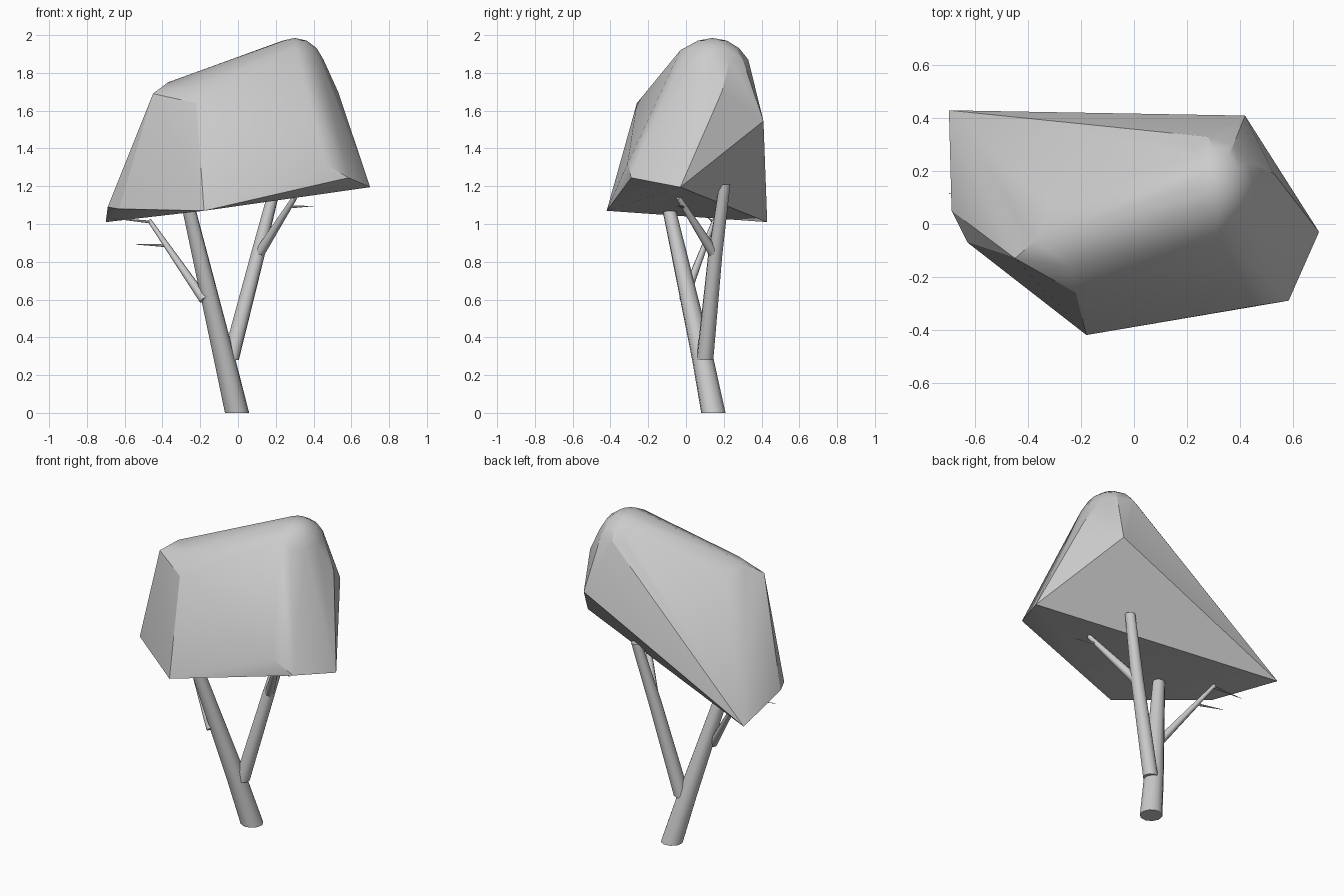
import bpy, bmesh
from math import sin, cos, pi, radians
from mathutils import Vector

cube = bpy.data.objects.get("Cube")
if cube:
    bpy.data.objects.remove(cube, do_unlink=True)

# Single grey used for foliage and wood
grey = bpy.data.materials.new("light_grey")
grey.use_nodes = True
colour = (0.6, 0.6, 0.6, 1)
grey.diffuse_color = colour
grey.node_tree.nodes["Principled BSDF"].inputs["Base Color"].default_value = colour


def finish(name, bm, angle):
    bmesh.ops.recalc_face_normals(bm, faces=bm.faces)
    mesh = bpy.data.meshes.new(name)
    bm.to_mesh(mesh)
    bm.free()
    mesh.materials.append(grey)
    obj = bpy.data.objects.new(name, mesh)
    bpy.context.collection.objects.link(obj)
    bpy.ops.object.select_all(action='DESELECT')
    obj.select_set(True)
    bpy.context.view_layer.objects.active = obj
    bpy.ops.object.shade_smooth_by_angle(angle=radians(angle))
    return obj


def limb(name, points, radii, sides=10, level=False):
    """Tapered round limb; level keeps its end rings horizontal."""
    bm = bmesh.new()
    pts = [Vector(p) for p in points]
    axis = Vector((0, 0, 1)) if level else (pts[-1] - pts[0]).normalized()
    u = axis.orthogonal().normalized()
    v = axis.cross(u)
    rings = []
    for p, r in zip(pts, radii):
        rings.append([bm.verts.new(p + r * (u * cos(2 * pi * i / sides) + v * sin(2 * pi * i / sides)))
                      for i in range(sides)])
    for a, b in zip(rings, rings[1:]):
        for i in range(sides):
            j = (i + 1) % sides
            bm.faces.new((a[i], a[j], b[j], b[i]))
    bm.faces.new(rings[0])
    bm.faces.new(rings[-1])
    return finish(name, bm, 50)


# Canopy: hull wrapped over a lower rim, a left shoulder and a rounded crown
rim = [(-0.70, 0.43, 1.01), (-0.69, 0.05, 1.09), (-0.63, -0.07, 1.08),
       (-0.18, -0.42, 1.07), (0.46, -0.31, 1.32), (0.585, -0.29, 1.245),
       (0.70, -0.03, 1.195), (0.42, 0.41, 1.545)]
shoulder = [(-0.22, -0.26, 1.64), (-0.45, -0.13, 1.69), (-0.37, -0.06, 1.75),
            (-0.25, -0.16, 1.73), (-0.30, 0.07, 1.72)]
crown_edge = [(0.31, -0.03, 1.92), (0.53, 0.19, 1.70), (0.28, 0.33, 1.87)]
crown = [(0.30, 0.14, 1.985)]
for k in range(1, 4):
    t = k * pi / 8
    for i in range(12):
        a = i * pi / 6
        crown.append((0.30 + 0.165 * sin(t) * cos(a),
                      0.14 + 0.2 * sin(t) * sin(a),
                      1.8 + 0.185 * cos(t)))
bm = bmesh.new()
for p in rim + shoulder + crown_edge + crown:
    bm.verts.new(p)
bmesh.ops.convex_hull(bm, input=bm.verts)
bmesh.ops.delete(bm, geom=[v for v in bm.verts if not v.link_faces], context='VERTS')
finish("canopy", bm, 25)

# Trunk and main fork
limb("trunk", [(-0.005, 0.145, 0), (-0.07, 0.09, 0.28), (-0.26, -0.09, 1.08)],
     [0.065, 0.058, 0.036], level=True)
limb("main_branch", [(-0.04, 0.10, 0.28), (0.105, 0.155, 0.84), (0.20, 0.205, 1.21)],
     [0.045, 0.038, 0.03], level=True)

# Secondary branches
limb("left_branch", [(-0.18, -0.01, 0.60), (-0.47, 0.15, 1.02)], [0.026, 0.011], 8)
limb("right_branch", [(0.11, 0.15, 0.84), (0.30, -0.04, 1.14)], [0.028, 0.014], 8)

# Thin pointed twigs
twigs = [((-0.38, 0.10, 0.885), (-0.54, 0.14, 0.892)),
         ((-0.46, 0.145, 1.01), (-0.70, 0.115, 1.035)),
         ((0.27, -0.01, 1.09), (0.40, -0.05, 1.095))]
for n, (a, b) in enumerate(twigs):
    limb("twig_%d" % (n + 1), [a, b], [0.008, 0.001], 6)
